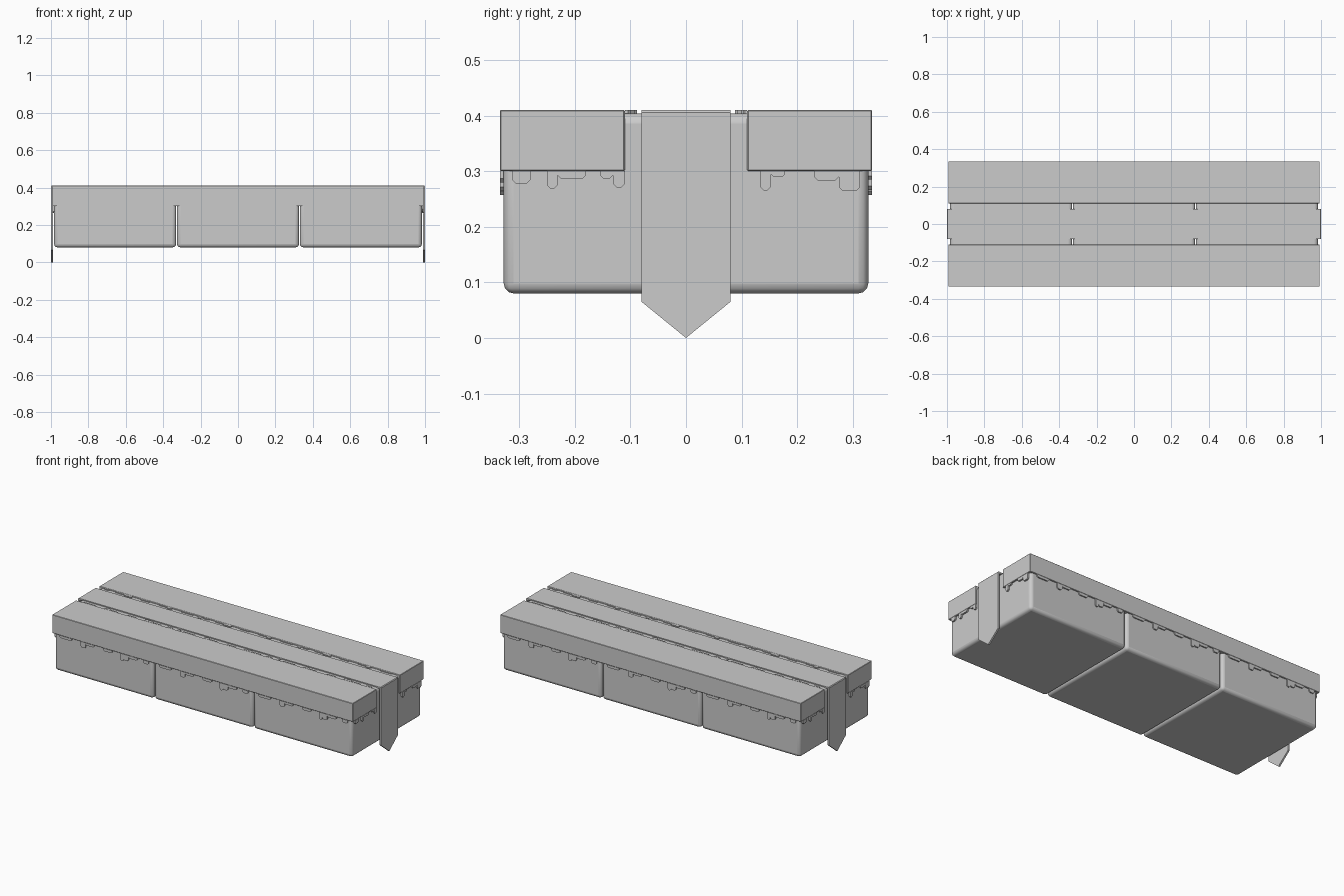
import bpy, bmesh
from mathutils import Vector, Matrix
from math import pi

if "Cube" in bpy.data.objects:
    bpy.data.objects.remove(bpy.data.objects["Cube"])


def finish(name, bm, bevel=0.0, segments=1):
    bmesh.ops.recalc_face_normals(bm, faces=bm.faces)
    mesh = bpy.data.meshes.new(name)
    bm.to_mesh(mesh)
    bm.free()
    obj = bpy.data.objects.new(name, mesh)
    bpy.context.collection.objects.link(obj)
    if bevel:
        mod = obj.modifiers.new("Bevel", 'BEVEL')
        mod.width, mod.segments = bevel, segments
    return obj


def smooth(obj):
    bpy.ops.object.select_all(action='DESELECT')
    obj.select_set(True)
    bpy.context.view_layer.objects.active = obj
    bpy.ops.object.shade_smooth_by_angle(angle=0.6)


def box(name, lo, hi, bevel, segments):
    lo, hi = Vector(lo), Vector(hi)
    bm = bmesh.new()
    bmesh.ops.create_cube(bm, size=1)
    bmesh.ops.scale(bm, vec=hi - lo, verts=bm.verts)
    bmesh.ops.translate(bm, vec=(lo + hi) / 2, verts=bm.verts)
    return finish(name, bm, bevel, segments)


def prism(bm, pts, thickness, axis):
    front = [bm.verts.new(p) for p in pts]
    back = [bm.verts.new(p - axis * thickness) for p in pts]
    bm.faces.new(front)
    bm.faces.new(back[::-1])
    n = len(pts)
    for i in range(n):
        bm.faces.new((front[i], back[i], back[(i + 1) % n], front[(i + 1) % n]))


def drips(bm, pattern, origin, u, v, normal, depth=1.0, turn=0.0):
    """Chamfered tabs (start, end, length) hanging along v from a straight edge."""
    origin, u, v, normal = map(Vector, (origin, u, v, normal))
    rot = Matrix.Rotation(turn, 3, 'Z')
    for a, b, length in pattern:
        d = length * depth
        c = min(0.007, d * 0.45)
        outline = [(a, 0), (a, d - c), (a + c, d), (b - c, d), (b, d - c), (b, 0)]
        prism(bm, [rot @ (origin + u * s + v * t) for s, t in outline],
              0.012, rot @ normal)


# Three rounded soil blocks in a row
PITCH = 0.657
for i in (-1, 0, 1):
    x = i * PITCH
    smooth(box(f"soil_block_{i + 2}", (x - 0.326, -0.328, 0.08),
               (x + 0.326, 0.328, 0.404), 0.018, 3))

# Grass strips along both long sides
for name, y0, y1 in (("front_grass", -0.335, -0.11), ("back_grass", 0.11, 0.335)):
    box(name, (-0.993, y0, 0.30), (0.993, y1, 0.41), 0.002, 1)

# Ragged grass edges: long sides, ends and beside the path
LONG = [(-0.287, -0.207, 0.015), (-0.148, -0.116, 0.034), (-0.116, -0.06, 0.014),
        (0.0, 0.06, 0.016), (0.114, 0.134, 0.043), (0.134, 0.167, 0.035),
        (0.167, 0.226, 0.016), (0.265, 0.30, 0.02)]
END = [(-0.312, -0.28, 0.023), (-0.25, -0.231, 0.032), (-0.231, -0.18, 0.014),
       (-0.155, -0.131, 0.013), (-0.131, -0.11, 0.030), (0.133, 0.153, 0.035),
       (0.153, 0.178, 0.010), (0.23, 0.275, 0.017), (0.275, 0.313, 0.036)]
side_bm, end_bm, top_bm = bmesh.new(), bmesh.new(), bmesh.new()
for turn in (0, pi):
    for i in (-1, 0, 1):
        drips(side_bm, LONG, (i * PITCH, -0.335, 0.30), (1, 0, 0), (0, 0, -1),
              (0, -1, 0), turn=turn)
        drips(top_bm, LONG, (i * PITCH, -0.11, 0.41), (1, 0, 0), (0, 1, 0),
              (0, 0, 1), depth=0.5, turn=turn)
    drips(end_bm, END, (0.993, 0, 0.30), (0, 1, 0), (0, 0, -1), (1, 0, 0), turn=turn)
finish("side_grass_fringe", side_bm)
finish("end_grass_fringe", end_bm)
finish("top_grass_fringe", top_bm)

# Central runner draped over both ends with pointed tips
bm = bmesh.new()
W = 0.08
path = [(-1, 0.065), (-1, 0.406), (-0.996, 0.41), (0.996, 0.41), (1, 0.406), (1, 0.065)]
rows = [[bm.verts.new((x, y, z)) for y in (-W, 0, W)] for x, z in path]
for a, b in zip(rows, rows[1:]):
    for k in (0, 1):
        bm.faces.new((a[k], b[k], b[k + 1], a[k + 1]))
for row, x in ((rows[0], -1), (rows[-1], 1)):
    tip = bm.verts.new((x, 0, 0))
    bm.faces.new((row[0], row[1], tip))
    bm.faces.new((row[1], row[2], tip))
runner = finish("runner", bm)
mod = runner.modifiers.new("Thickness", 'SOLIDIFY')
mod.thickness, mod.offset = 0.01, -1
